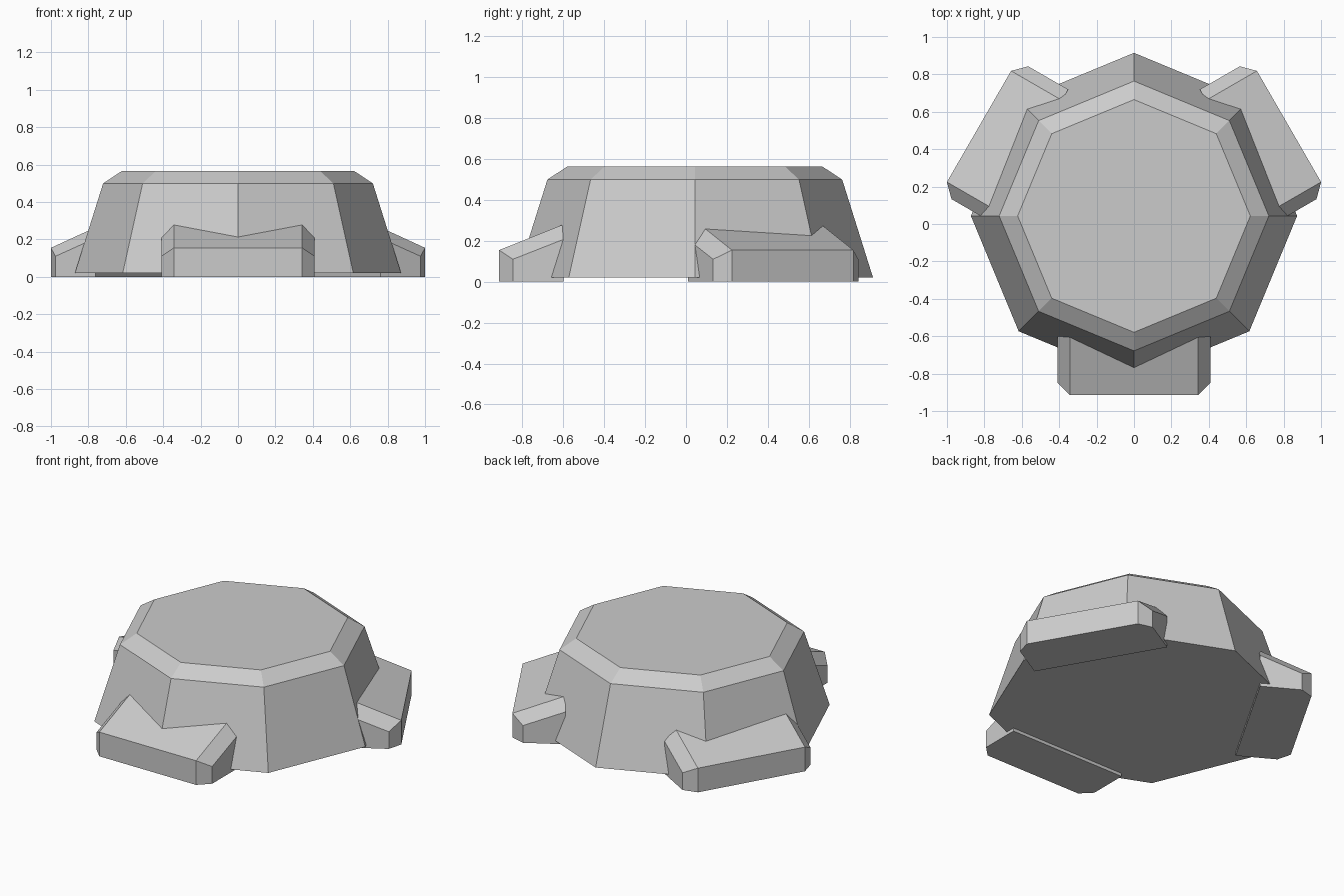
import bpy, bmesh, math
from mathutils import Matrix, Vector

cube = bpy.data.objects.get("Cube")
if cube:
    bpy.data.objects.remove(cube, do_unlink=True)

CENTRE_Y = 0.043

grey = bpy.data.materials.new("plain grey")
grey.use_nodes = True
COLOUR = (0.6, 0.6, 0.6, 1)
grey.diffuse_color = COLOUR
grey.node_tree.nodes["Principled BSDF"].inputs["Base Color"].default_value = COLOUR


def finish(name, bm):
    """Turn a bmesh into a flat-shaded grey object."""
    bmesh.ops.recalc_face_normals(bm, faces=bm.faces)
    mesh = bpy.data.meshes.new(name)
    bm.to_mesh(mesh)
    bm.free()
    mesh.materials.append(grey)
    obj = bpy.data.objects.new(name, mesh)
    bpy.context.collection.objects.link(obj)
    return obj


def bridge(bm, lower, upper):
    for i in range(len(lower)):
        j = (i + 1) % len(lower)
        bm.faces.new((lower[i], lower[j], upper[j], upper[i]))


# Octagonal tapered body with a bevelled upper rim: (radius, height) rings
bm = bmesh.new()
rings = []
for radius, z in ((0.872, 0.02), (0.721, 0.50), (0.622, 0.565)):
    angles = [math.tau * i / 8 for i in range(8)]
    rings.append([bm.verts.new((radius * math.cos(a), CENTRE_Y + radius * math.sin(a), z))
                  for a in angles])
bm.faces.new(rings[0])
bm.faces.new(rings[-1])
for lower, upper in zip(rings, rings[1:]):
    bridge(bm, lower, upper)
finish("body", bm)


def make_foot(name, angle):
    """Sloping foot with chamfered sides, pointing outwards at the angle."""
    half = [(0.643, 0.343, 0.28), (0.643, 0.41, 0.207),
            (0.89, 0.41, 0.11), (0.957, 0.343, 0.155)]
    outline = half + [(x, -y, z) for x, y, z in reversed(half)]
    bm = bmesh.new()
    base = [bm.verts.new((x, y, 0)) for x, y, z in outline]
    top = [bm.verts.new(p) for p in outline]
    bm.faces.new(base)
    bridge(bm, base, top)
    # Main slope and the two chamfers
    bm.faces.new((top[0], top[3], top[4], top[7]))
    bm.faces.new(top[0:4])
    bm.faces.new(top[4:8])
    place = Matrix.Translation(Vector((0, CENTRE_Y, 0))) @ Matrix.Rotation(angle, 4, "Z")
    bm.transform(place)
    finish(name, bm)


for name, degrees in (("front_foot", -90), ("back_left_foot", 30), ("back_right_foot", 150)):
    make_foot(name, math.radians(degrees))
